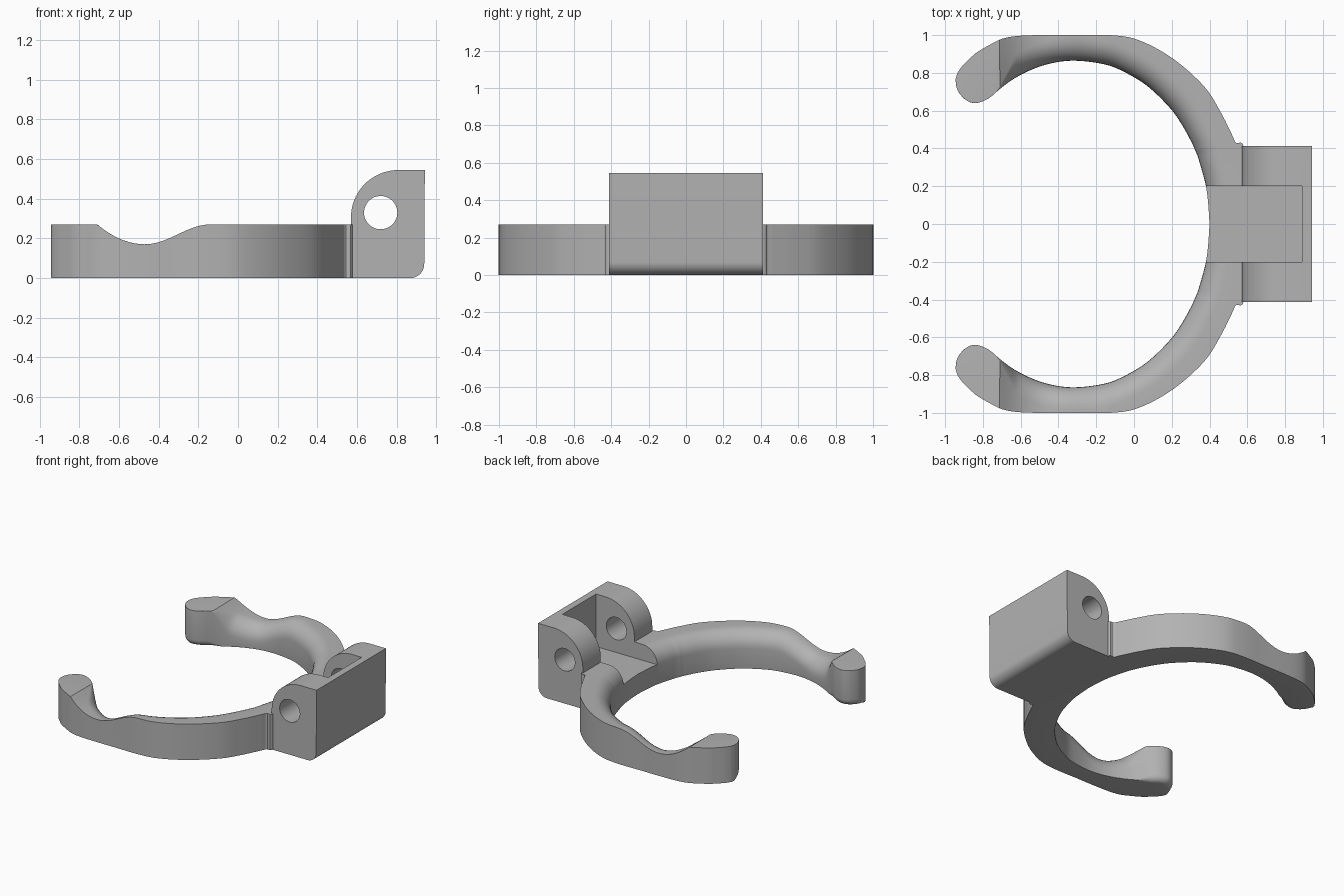
import bpy, bmesh, math
from mathutils import Vector

cube = bpy.data.objects.get("Cube")
if cube:
    bpy.data.objects.remove(cube, do_unlink=True)

grey = bpy.data.materials.new("plain grey")
grey.use_nodes = True
colour = (0.45, 0.45, 0.45, 1)
grey.diffuse_color = colour
grey.node_tree.nodes["Principled BSDF"].inputs["Base Color"].default_value = colour


def make_object(name, bm):
    bmesh.ops.recalc_face_normals(bm, faces=bm.faces)
    mesh = bpy.data.meshes.new(name)
    bm.to_mesh(mesh)
    bm.free()
    mesh.materials.append(grey)
    obj = bpy.data.objects.new(name, mesh)
    bpy.context.collection.objects.link(obj)
    return obj


def loft(name, rings):
    bm = bmesh.new()
    loops = [[bm.verts.new(p) for p in ring] for ring in rings]
    n = len(loops[0])
    for a, b in zip(loops, loops[1:]):
        for i in range(n):
            j = (i + 1) % n
            bm.faces.new((a[i], a[j], b[j], b[i]))
    bm.faces.new(loops[0])
    bm.faces.new(loops[-1])
    return make_object(name, bm)


def arc(cx, cz, r, start, end, steps=16):
    angles = [math.radians(start + (end - start) * i / steps) for i in range(steps + 1)]
    return [(cx + r * math.cos(a), cz + r * math.sin(a)) for a in angles]


def extrude_y(name, profile, half):
    return loft(name, [[(x, y, z) for x, z in profile] for y in (-half, half)])


def cut(obj, cutter):
    mod = obj.modifiers.new("cut", 'BOOLEAN')
    mod.operation = 'DIFFERENCE'
    mod.solver = 'EXACT'
    mod.object = cutter
    bpy.context.view_layer.objects.active = obj
    bpy.ops.object.modifier_apply(modifier=mod.name)


# Outer wall points paired with angles on the elliptical inner wall
stations = [(.58, 0, 0), (.58, .2, 12), (.58, .41, 23), (.54, .43, 27), (.52, .47, 30),
            (.46, .59, 38), (.37, .73, 46), (.2, .88, 58), (.02, .975, 70), (-.13, 1, 79),
            (-.32, 1, 92), (-.5, 1, 104), (-.62, .995, 115), (-.7, .98, 123)]
pairs = []
for x, y, deg in stations:
    a = math.radians(deg)
    pairs.append(Vector((x, y, -.31 + .71 * math.cos(a), .865 * math.sin(a))))
# Rounded finger tip
pairs += [Vector(p) for p in ((-.77, .945, -.77, .665), (-.83, .91, -.84, .64),
                              (-.87, .875, -.895, .66), (-.91, .835, -.935, .71),
                              (-.935, .80, -.945, .765))]


def spline(points, steps=6):
    out = []
    for i in range(len(points) - 1):
        p0, p1 = points[max(i - 1, 0)], points[i]
        p2, p3 = points[i + 1], points[min(i + 2, len(points) - 1)]
        for k in range(steps):
            t = k / steps
            out.append(.5 * (2 * p1 + (p2 - p0) * t + (2 * p0 - 5 * p1 + 4 * p2 - p3) * t * t
                             + (3 * p1 - p0 - 3 * p2 + p3) * t ** 3))
    return out + [points[-1]]


def top_height(x):
    # Thumb dip along the top of each finger
    if x < -.71 or x > -.14:
        return .27
    if x < -.47:
        return .17 + .1 * ((x + .47) / .24) ** 2
    return .22 - .05 * math.cos(math.pi * (x + .47) / .33)


def section(p, side):
    outer, inner = Vector(p[:2]), Vector(p[2:])
    width = (inner - outer).length
    fade = min(max((inner.x + .72) / .1, 0), 1)
    r_top = max(.12 * fade, .001)
    r_low = max(min(.05, .45 * width) * min(max((-.66 - inner.x) / .08, 0), 1), .001)
    r_top = min(r_top, width * .95)
    shape = [(0, 0, False), (0, 0, True)]
    for i in range(9):
        a = math.pi / 2 * i / 8
        shape.append((width - r_top + r_top * math.sin(a), r_top * (1 - math.cos(a)), True))
    for i in range(6):
        a = math.pi / 2 * i / 5
        shape.append((width - r_low + r_low * math.cos(a), r_low * (1 - math.sin(a)), False))
    ring = []
    for d, z, upper in shape:
        q = outer.lerp(inner, d / width)
        ring.append((q.x, q.y * side, top_height(q.x) - z if upper else z))
    return ring


# Open clip ring, mirrored across the middle
path = spline(pairs)
rings = [section(p, -1) for p in reversed(path[1:])] + [section(p, 1) for p in path]
clip_ring = loft("clip_ring", rings)

# Hinge block with rounded shoulder and lower corner
profile = [(.57, 0)] + arc(.87, .07, .07, -90, 0, 10)
profile += [(.943, .545)] + arc(.81, .305, .24, 90, 180, 24)
hinge_block = extrude_y("hinge_block", profile, .413)

# Slot and pin hole
slot = extrude_y("slot_cutter", [(.3, .15), (.89, .15), (.89, .8), (.3, .8)], .2)
pin = extrude_y("pin_cutter", arc(.72, .33, .084, 0, 352.5, 47), .6)
cut(clip_ring, slot)
cut(hinge_block, slot)
cut(hinge_block, pin)
for helper in (slot, pin):
    bpy.data.objects.remove(helper, do_unlink=True)

for obj in (clip_ring, hinge_block):
    bpy.ops.object.select_all(action='DESELECT')
    obj.select_set(True)
    bpy.context.view_layer.objects.active = obj
    bpy.ops.object.shade_smooth_by_angle(angle=math.radians(30))
